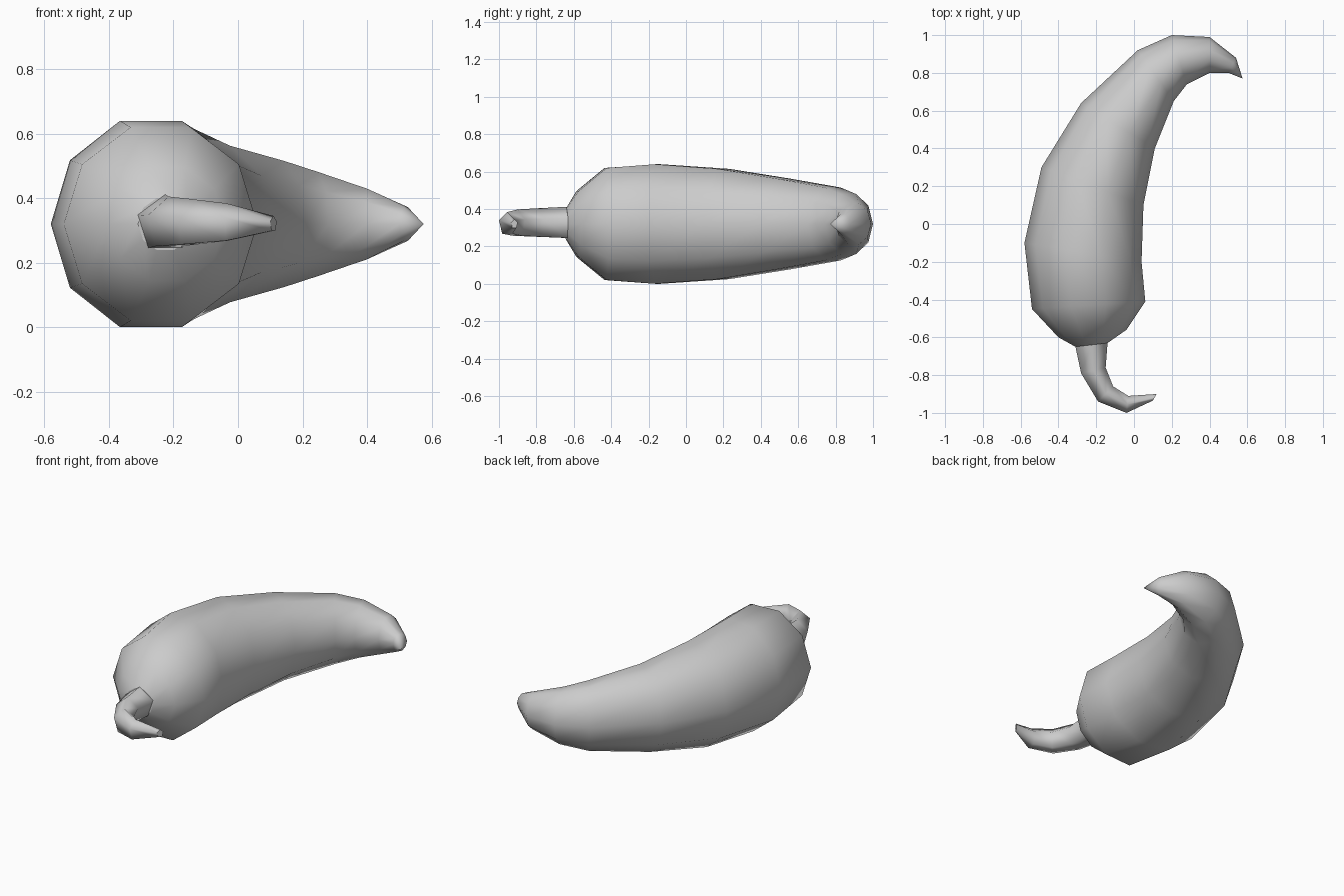
import bpy, bmesh, math
from mathutils import Vector

cube = bpy.data.objects.get("Cube")
if cube:
    bpy.data.objects.remove(cube, do_unlink=True)

MID = 0.32  # height of the centre line


def material(name, rgb):
    mat = bpy.data.materials.new(name)
    mat.use_nodes = True
    mat.diffuse_color = (*rgb, 1)
    mat.node_tree.nodes["Principled BSDF"].inputs["Base Color"].default_value = (*rgb, 1)
    return mat


def loft(name, sections, sides, start, mat, tip=None):
    """Skin rings, each given as outer (x, y), inner (x, y) and vertical radius."""
    bm = bmesh.new()
    reach = max(abs(math.cos(start + math.tau * i / sides)) for i in range(sides))
    rings = []
    for outer, inner, height in sections:
        a, b = Vector((*outer, MID)), Vector((*inner, MID))
        centre, across = (a + b) / 2, (b - a) / (2 * reach)
        ring = []
        for i in range(sides):
            t = start + math.tau * i / sides
            ring.append(bm.verts.new(centre + across * math.cos(t)
                                     + Vector((0, 0, height * math.sin(t)))))
        rings.append(ring)
    for r, s in zip(rings, rings[1:]):
        for i in range(sides):
            j = (i + 1) % sides
            bm.faces.new((r[i], r[j], s[j], s[i]))
    bm.faces.new(rings[0])
    if tip:
        point = bm.verts.new((*tip, MID))
        for i in range(sides):
            bm.faces.new((rings[-1][i], rings[-1][(i + 1) % sides], point))
    else:
        bm.faces.new(rings[-1])
    bmesh.ops.recalc_face_normals(bm, faces=bm.faces)
    for f in bm.faces:
        f.smooth = len(f.verts) < 5
    mesh = bpy.data.meshes.new(name)
    bm.to_mesh(mesh)
    bm.free()
    mesh.materials.append(mat)
    obj = bpy.data.objects.new(name, mesh)
    bpy.context.collection.objects.link(obj)
    return obj


grey = material("plain grey", (0.6, 0.6, 0.6))

# Curved pepper body, from the stem end to the pointed tip
loft("pepper_body", [
    ((-.31, -.65), (-.14, -.63), .085),
    ((-.40, -.60), (-.04, -.56), .185),
    ((-.54, -.45), (.06, -.41), .315),
    ((-.58, -.10), (.04, -.20), .336),
    ((-.49, .30), (.05, .10), .31),
    ((-.28, .64), (.11, .40), .255),
    ((.02, .92), (.21, .65), .205),
    ((.20, 1.0), (.28, .74), .168),
    ((.40, .99), (.40, .80), .115),
    ((.54, .88), (.50, .80), .055),
], 10, 0, grey, tip=(.575, .77))

# Hooked five-sided stem
loft("stem", [
    ((-.31, -.65), (-.14, -.63), .092),
    ((-.28, -.79), (-.15, -.76), .085),
    ((-.19, -.94), (-.11, -.86), .078),
    ((-.04, -1.0), (-.03, -.91), .064),
    ((.10, -.935), (.12, -.90), .025),
], 5, math.pi / 2, grey)
